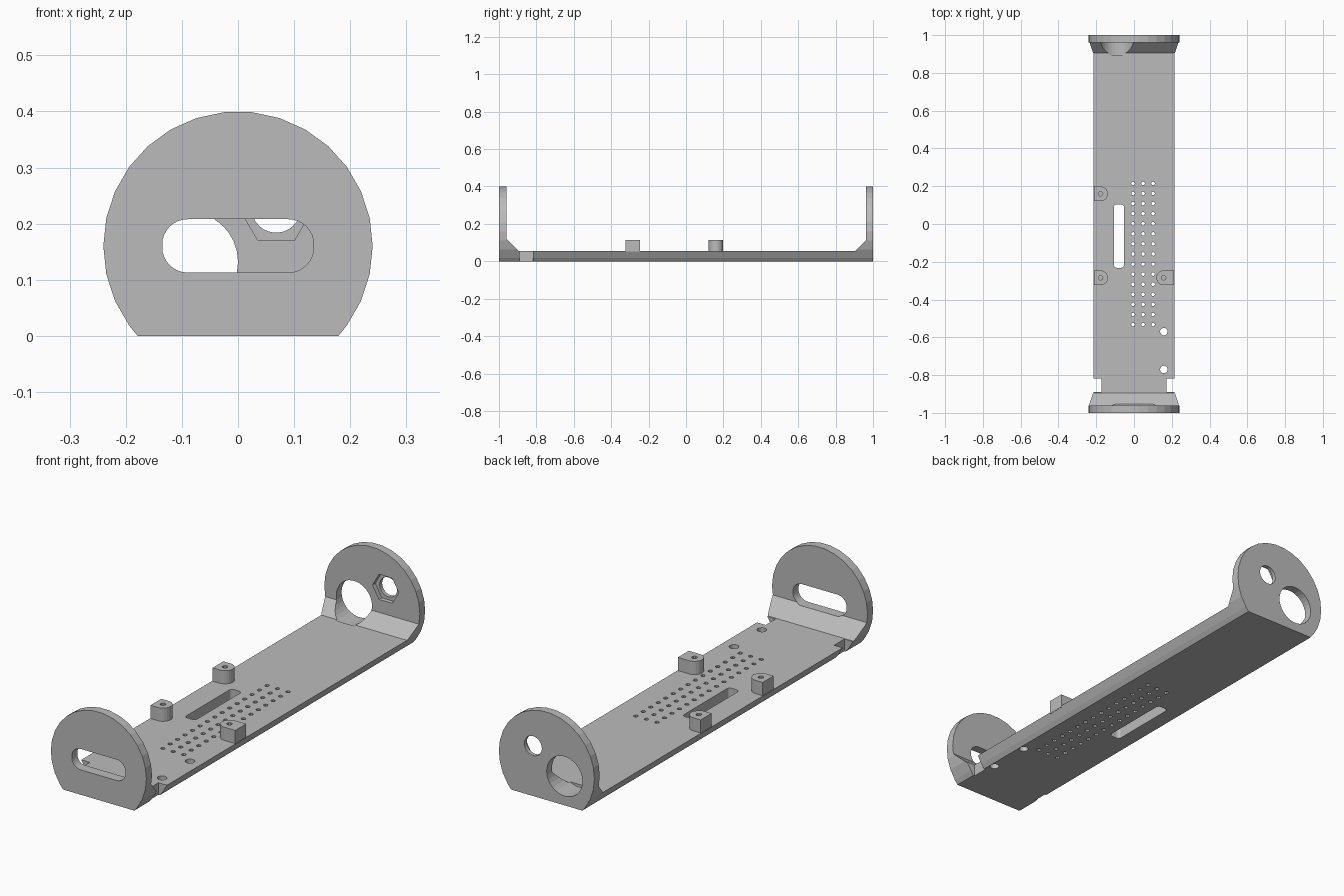
import bpy, bmesh, math

if "Cube" in bpy.data.objects:
    bpy.data.objects.remove(bpy.data.objects["Cube"])

grey = bpy.data.materials.new("grey plastic")
grey.diffuse_color = (0.5, 0.5, 0.5, 1)
grey.use_nodes = True
grey.node_tree.nodes["Principled BSDF"].inputs["Base Color"].default_value = grey.diffuse_color


def circle(cx, cy, r, n=30, start=0.0):
    return [(cx + r * math.cos(start + 2 * math.pi * i / n),
             cy + r * math.sin(start + 2 * math.pi * i / n)) for i in range(n)]


def rounded(x0, x1, y0, y1, r, n=8):
    pts = []
    corners = [(x1 - r, y1 - r), (x0 + r, y1 - r), (x0 + r, y0 + r), (x1 - r, y0 + r)]
    for k, (cx, cy) in enumerate(corners):
        for i in range(n + 1):
            a = math.pi / 2 * (k + i / n)
            pts.append((cx + r * math.cos(a), cy + r * math.sin(a)))
    return pts


def prisms(name, axis, profiles, lo, hi):
    """Extrude each 2D profile along an axis, all in one object."""
    place = {"X": lambda p, t: (t, p[0], p[1]),
             "Y": lambda p, t: (p[0], t, p[1]),
             "Z": lambda p, t: (p[0], p[1], t)}[axis]
    bm = bmesh.new()
    for pts in profiles:
        a = [bm.verts.new(place(p, lo)) for p in pts]
        b = [bm.verts.new(place(p, hi)) for p in pts]
        bm.faces.new(a)
        bm.faces.new(b[::-1])
        for i in range(len(pts)):
            j = (i + 1) % len(pts)
            bm.faces.new((a[j], a[i], b[i], b[j]))
    bmesh.ops.recalc_face_normals(bm, faces=bm.faces)
    me = bpy.data.meshes.new(name)
    bm.to_mesh(me)
    bm.free()
    me.materials.append(grey)
    ob = bpy.data.objects.new(name, me)
    bpy.context.collection.objects.link(ob)
    return ob


def cut(ob, cutters):
    for c in cutters:
        m = ob.modifiers.new("cut", "BOOLEAN")
        m.operation, m.solver, m.object = "DIFFERENCE", "EXACT", c
    dg = bpy.context.evaluated_depsgraph_get()
    me = bpy.data.meshes.new_from_object(ob.evaluated_get(dg))
    ob.modifiers.clear()
    ob.data = me
    for c in cutters:
        bpy.data.objects.remove(c)


# Tray: a long cylinder with a flat bottom, hollowed between the end discs
R, CZ, FLOOR = 0.24, 0.16, 0.055
half = math.sqrt(R * R - CZ * CZ)
outline = [p for p in circle(0, CZ, R) if p[1] > 0.001]
outline += [(half, 0), (-half, 0)]
outline.sort(key=lambda p: math.atan2(p[1] - CZ, p[0]))
tray = prisms("tray", "Y", [outline], -1, 1)

inside = [(-0.96, 0.5), (-0.96, 0.12), (-0.895, FLOOR),
          (0.905, FLOOR), (0.962, 0.112), (0.962, 0.5)]
pin_holes = [circle(-0.005 + 0.053 * i, 0.215 - 0.0534 * j, 0.01, 8)
             for i in range(3) for j in range(15)]
screw_holes = [circle(0.158, y, 0.02, 16) for y in (-0.57, -0.77)]
floor_slot = rounded(-0.107, -0.053, -0.232, 0.104, 0.015, 4)
notches = [[(s * 0.172, -0.89), (s * 0.3, -0.89), (s * 0.3, -0.817), (s * 0.172, -0.817)]
           for s in (-1, 1)]
cut(tray, [
    prisms("hollow", "X", [inside], -0.4, 0.4),
    prisms("floor_openings", "Z", pin_holes + screw_holes + [floor_slot], -0.1, 0.1),
    prisms("notch_cutter", "Z", notches, -0.1, FLOOR + 0.001),
    prisms("front_slot", "Y", [rounded(-0.135, 0.135, 0.113, 0.208, 0.045)], -1.1, -0.9),
    prisms("back_holes", "Y", [circle(-0.09, 0.132, 0.09), circle(0.068, 0.228, 0.044)],
           0.895, 1.1),
    prisms("nut_recess", "Y", [circle(0.068, 0.228, 0.066, 6)], 0.9, 0.982),
])

# Mounting posts: rounded towards the middle, square at the tray edge
for name, cx, cy, s in (("post_back_left", -0.177, 0.16, 1),
                        ("post_front_left", -0.177, -0.285, 1),
                        ("post_front_right", 0.157, -0.285, -1)):
    r = 0.039
    edge = -s * 0.213
    arc = [(cx + s * r * math.cos(a), cy + r * math.sin(a))
           for a in (math.pi * (i / 12 - 0.5) for i in range(13))]
    post = prisms(name, "Z", [arc + [(edge, cy + r), (edge, cy - r)]], 0.05, 0.115)
    cut(post, [prisms("post_hole", "Z", [circle(cx, cy, 0.012, 10)], 0.065, 0.2)])
